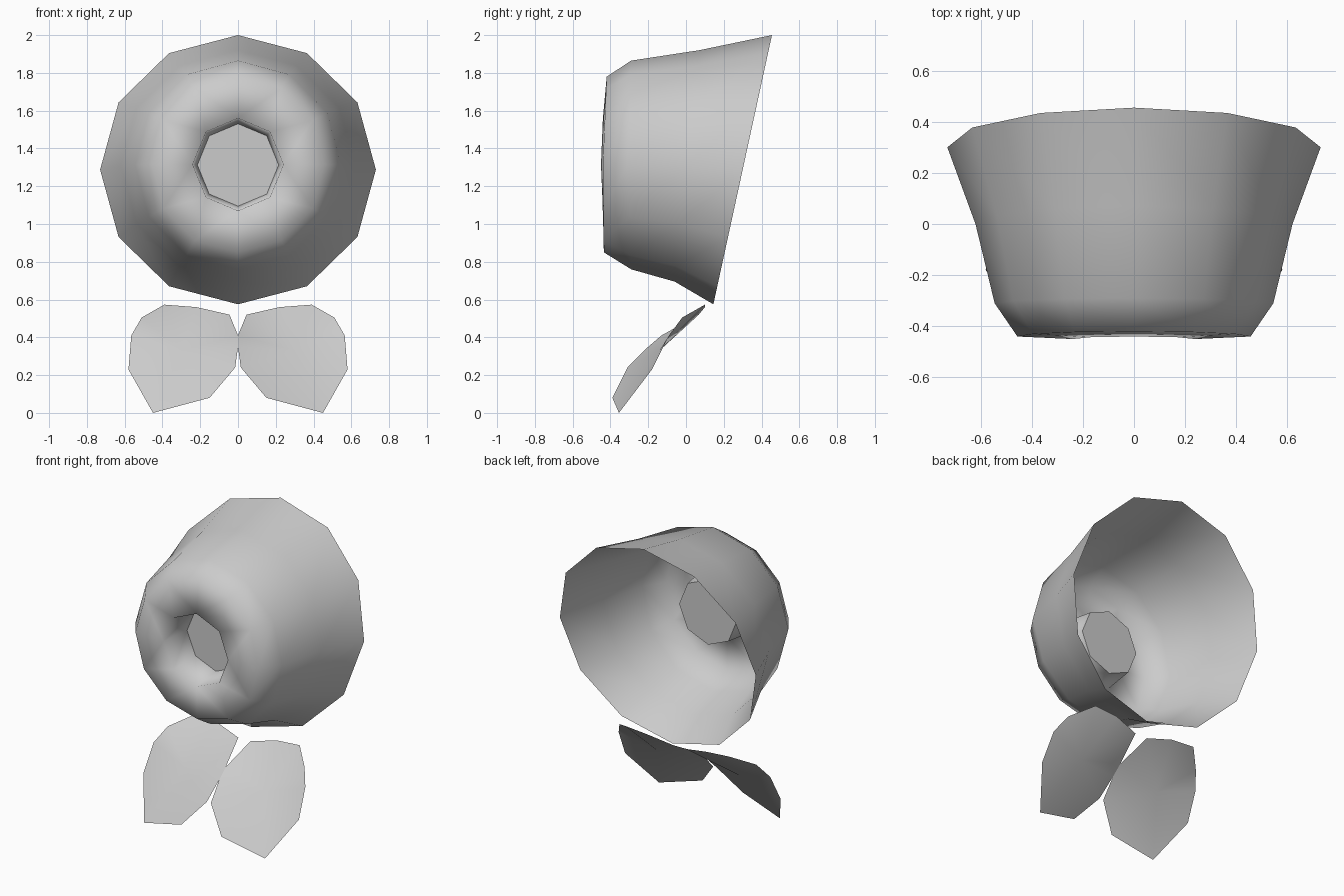
import bpy
import math

if "Cube" in bpy.data.objects:
    bpy.data.objects.remove(bpy.data.objects["Cube"])


def make_mesh(name, verts, faces, smooth=True):
    me = bpy.data.meshes.new(name)
    me.from_pydata(verts, [], faces)
    me.update()
    ob = bpy.data.objects.new(name, me)
    bpy.context.collection.objects.link(ob)
    for p in me.polygons:
        p.use_smooth = smooth
    return ob


def ring(n, rx, rz, cz, y_top, y_side, y_bot):
    # ellipse around the y axis whose top, sides and bottom may sit at other depths
    pts = []
    for i in range(n):
        a = 2 * math.pi * i / n
        c, s = math.cos(a), math.sin(a)
        bend = (y_top if c > 0 else y_bot) - y_side
        pts.append((rx * s, y_side + abs(c) * bend, cz + rz * c))
    return pts


def band(start_a, start_b, n):
    # quads between two rings of n points
    return [(start_a + i, start_a + (i + 1) % n,
             start_b + (i + 1) % n, start_b + i) for i in range(n)]


# Bonnet: flared twelve-sided shell with a rounded front
shell = [  # rx, rz, centre z, y at top / side / bottom
    (0.73, 0.7125, 1.2875, 0.455, 0.30, 0.145),
    (0.62, 0.6125, 1.3075, 0.07, 0.0, -0.06),
    (0.545, 0.5525, 1.3125, -0.29, -0.31, -0.29),
    (0.456, 0.465, 1.315, -0.42, -0.44, -0.435),
]
verts = [p for row in shell for p in ring(12, *row)]
faces = [f for r in range(3) for f in band(r * 12, r * 12 + 12, 12)]

# Eight-sided hole through the front: lip and tube, joined to the shell
lip = len(verts)
verts += ring(8, 0.24, 0.245, 1.315, -0.44, -0.45, -0.44)
verts += ring(8, 0.215, 0.218, 1.3125, -0.235, -0.235, -0.235)
for q in range(4):
    a = [36 + (3 * q + i) % 12 for i in range(4)]
    b = [lip + (2 * q + i) % 8 for i in range(3)]
    faces += [(a[0], a[1], b[0]), (a[1], b[1], b[0]), (a[1], a[2], b[1]),
              (a[2], b[2], b[1]), (a[2], a[3], b[2])]
faces += band(lip, lip + 8, 8)
make_mesh("bonnet", verts, faces)

# Flat eight-sided disc closing the hole
make_mesh("hole_disc", ring(8, 0.215, 0.218, 1.3125, -0.235, -0.235, -0.235),
          [tuple(range(8))], smooth=False)

# Bow: two thin curved lobes meeting at the knot, mirrored left to right
outline = [
    (0.0, -0.20, 0.35), (0.0, -0.13, 0.41), (0.045, 0.068, 0.52),
    (0.22, 0.10, 0.56), (0.39, 0.10, 0.573), (0.51, -0.02, 0.505),
    (0.565, -0.09, 0.41), (0.58, -0.18, 0.23), (0.45, -0.355, 0.0),
    (0.15, -0.39, 0.08), (0.015, -0.31, 0.24),
]
centre = (0.30, -0.14, 0.33)
for side, name in ((1, "bow_lobe_right"), (-1, "bow_lobe_left")):
    pts = [(side * x, y, z) for x, y, z in outline + [centre]]
    k = len(outline)
    tris = [(i, (i + 1) % k, k)[::side] for i in range(k)]
    make_mesh(name, pts, tris)
